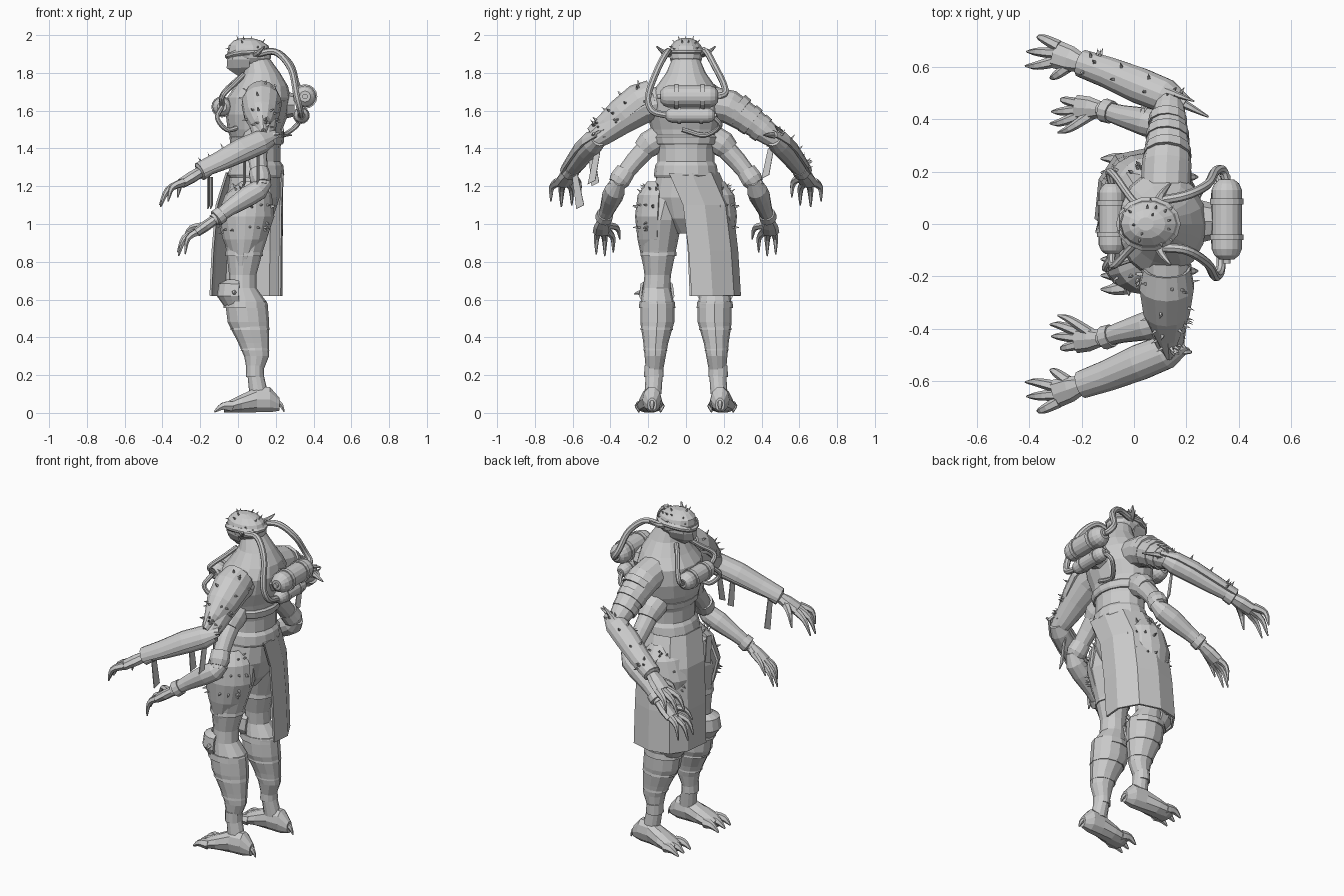
import bpy, bmesh, random
from math import sin, cos, pi, radians
from mathutils import Vector as V

random.seed(4)


def grid(name, rows, closed=True, thick=0, mirror=False):
    """Skin rows of points; closed rows get end caps, open ones a thickness."""
    n = len(rows[0])
    bm = bmesh.new()
    vs = [[bm.verts.new(p) for p in r] for r in rows]
    for a, b in zip(vs, vs[1:]):
        for i in range(n if closed else n - 1):
            j = (i + 1) % n
            bm.faces.new((a[i], a[j], b[j], b[i]))
    if closed:
        bm.faces.new(vs[0])
        bm.faces.new(vs[-1])
    bmesh.ops.recalc_face_normals(bm, faces=bm.faces)
    me = bpy.data.meshes.new(name)
    bm.to_mesh(me)
    bm.free()
    ob = bpy.data.objects.new(name, me)
    bpy.context.collection.objects.link(ob)
    if thick:
        s = ob.modifiers.new("thickness", 'SOLIDIFY')
        s.thickness, s.offset = thick, 0
    if mirror:
        ob.modifiers.new("mirror", 'MIRROR').use_axis = (False, True, False)
    return ob


def loft(name, rings, frame=None, n=12, arc=None, mirror=False, thick=0.014):
    """Rings (x, y, z, ra, rb); frame 'z' or 'x' fixes the plane, else follow the path."""
    pts = [V(r[:3]) for r in rings]
    rows, side = [], None
    for i, r in enumerate(rings):
        if frame == 'z':
            u, w = V((1, 0, 0)), V((0, 1, 0))
        elif frame == 'x':
            u, w = V((0, 1, 0)), V((0, 0, 1))
        else:
            t = (pts[min(i + 1, len(pts) - 1)] - pts[max(i - 1, 0)]).normalized()
            if side is None:
                side = t.cross(V((0, 0, 1)))
                if side.length < 0.1:
                    side = V((0, 1, 0))
            side = (side - t * side.dot(t)).normalized()
            u, w = side, side.cross(t)
        a0, a1 = arc or (0, 360)
        k = n - 1 if arc else n
        angs = [radians(a0 + (a1 - a0) * j / k) for j in range(n)]
        rows.append([pts[i] + u * r[3] * cos(a) + w * r[-1] * sin(a) for a in angs])
    return grid(name, rows, not arc, thick if arc else 0, mirror)


def tube(name, pts, r0, r1=None, n=8, steps=5, mirror=False):
    """Smooth tapering tube through points."""
    p = [V(q) for q in pts]
    p = [2 * p[0] - p[1]] + p + [2 * p[-1] - p[-2]]
    out = []
    for i in range(1, len(p) - 2):
        a, b, c, d = p[i - 1:i + 3]
        for s in range(steps):
            t = s / steps
            out.append(0.5 * (2 * b + (c - a) * t + (2 * a - 5 * b + 4 * c - d) * t * t
                              + (3 * b - a - 3 * c + d) * t ** 3))
    out.append(p[-2])
    r1 = r0 if r1 is None else r1
    m = len(out) - 1
    return loft(name, [(*q, r0 + (r1 - r0) * (i / m) ** 1.5) for i, q in enumerate(out)], n=n, mirror=mirror)


def spikes(name, ob, count, size, keep=lambda c: True, mirror=False):
    """Scatter small four-sided thorns on an object's faces."""
    me = ob.data
    mid = sum((v.co for v in me.vertices), V()) / len(me.vertices)
    polys = [p for p in me.polygons if keep(p.center)]
    bm = bmesh.new()
    for p in (random.choice(polys) for _ in range(count)):
        w = [random.random() + .1 for _ in p.vertices]
        c = sum((me.vertices[i].co * k for i, k in zip(p.vertices, w)), V()) / sum(w)
        nrm = p.normal if p.normal.dot(c - mid) > 0 else -p.normal
        u = nrm.orthogonal().normalized()
        q = nrm.cross(u)
        base = [bm.verts.new(c - nrm * .004 + (u * cos(a) + q * sin(a)) * size * .3)
                for a in (0, pi / 2, pi, 1.5 * pi)]
        tip = bm.verts.new(c + nrm * size)
        for i in range(4):
            bm.faces.new((base[i], base[(i + 1) % 4], tip))
    out = bpy.data.meshes.new(name)
    bm.to_mesh(out)
    bm.free()
    new = bpy.data.objects.new(name, out)
    bpy.context.collection.objects.link(new)
    if mirror:
        new.modifiers.new("mirror", 'MIRROR').use_axis = (False, True, False)


def tank(name, x, z, y0, y1, r):
    """Capsule lying along y with raised collars and valve ends."""
    L = y1 - y0
    prof = [(-.05, .25), (.0, .25), (.0, .5), (.05, .82), (.13, 1), (.24, 1), (.24, 1.12), (.31, 1.12), (.31, 1)]
    prof += [(1 - t, k) for t, k in reversed(prof)]
    loft(name, [(x, y0 + L * t, z, r * k) for t, k in prof], n=16)


# Torso, belt, pelvis
loft("torso", [(.09, 0, 1.24, .13, .16), (.1, 0, 1.33, .125, .15), (.1, 0, 1.4, .125, .15),
               (.09, 0, 1.5, .145, .185), (.1, 0, 1.58, .165, .205), (.11, 0, 1.67, .168, .2),
               (.125, 0, 1.73, .14, .155), (.125, 0, 1.8, .098, .105), (.105, 0, 1.88, .06, .07)], 'z', 16)
loft("belt", [(.095, 0, 1.245, .14, .165), (.095, 0, 1.26, .15, .17), (.1, 0, 1.31, .14, .163),
              (.1, 0, 1.33, .125, .15)], 'z', 16)
loft("chest_strap", [(.1, 0, 1.42, .135, .165), (.1, 0, 1.43, .142, .172), (.1, 0, 1.46, .145, .18),
                     (.1, 0, 1.47, .135, .17)], 'z', 16)
loft("pelvis", [(.09, 0, 1.27, .13, .155), (.08, 0, 1.14, .14, .185), (.065, 0, 1.03, .12, .14),
                (.06, 0, .95, .06, .05)], 'z', 14)

# Head: helmet, beaked mask, brow, horns
helmet = loft("helmet", [(.09, 0, 1.845, .065, .065), (.075, 0, 1.88, .1, .09), (.06, 0, 1.91, .115, .095),
                         (.055, 0, 1.945, .105, .082), (.05, 0, 1.972, .07, .055), (.045, 0, 1.984, .03, .025)], 'z', 14)
beak = [(-.002, .0, 1.785), (.03, .03, 1.8), (.03, .0, 1.79), (-.06, .018, 1.855), (-.035, .055, 1.855), (.05, .075, 1.84)]
grid("face_mask", [[V((x, y, z)) for x, y, z in row + [(a, -b, c) for a, b, c in reversed(row)]] for row in (
    [(.0, .008, 1.784), (.02, .02, 1.79), (.04, .03, 1.81)],
    [(-.06, .012, 1.825), (-.02, .045, 1.825), (.06, .065, 1.83)],
    [(-.058, .02, 1.865), (-.03, .065, 1.87), (.06, .085, 1.87)],
    [(-.055, .035, 1.91), (-.02, .07, 1.91), (.06, .085, 1.91)])])
grid("brow_ridge", [[V((.055 + r * cos(a), .84 * r * sin(a), z - .025 * cos(a) ** 2 * (cos(a) < 0)))
                     for a in [2 * pi * i / 14 for i in range(14)]]
                    for r, z in [(.115, 1.898), (.124, 1.907), (.124, 1.918), (.108, 1.93)]])
tube("helmet_horn", [(.09, .08, 1.9), (.11, .12, 1.91), (.14, .155, 1.94)], .018, .004, 6, 2, True)
spikes("helmet_spikes", helmet, 16, .022, lambda c: c.z > 1.925)

# Breathing tanks and hoses
tank("back_tank_upper", .355, 1.675, -.135, .17, .058)
tank("back_tank_lower", .335, 1.575, -.105, .15, .04)
tank("chest_tank", -.085, 1.62, -.115, .155, .05)
loft("tank_mount", [(.22, .01, 1.63, .09, .08), (.3, .01, 1.63, .07, .06)], 'x', 8)
tube("head_hose_right", [(.1, .09, 1.9), (.2, .11, 1.91), (.28, .15, 1.84), (.31, .2, 1.74), (.34, .205, 1.69),
                         (.355, .16, 1.675)], .018)
tube("head_hose_left", [(.1, -.09, 1.9), (.2, -.1, 1.91), (.28, -.15, 1.82), (.31, -.2, 1.68), (.33, -.18, 1.6),
                        (.335, -.1, 1.575)], .018)
tube("back_hose", [(.335, .14, 1.575), (.31, .18, 1.52), (.24, .1, 1.47), (.23, -.02, 1.5)], .013)
tube("chest_hose_right", [(.03, .05, 1.79), (-.02, .11, 1.75), (-.07, .18, 1.7), (-.095, .2, 1.65), (-.085, .15, 1.62)], .014)
tube("chest_hose_left", [(.03, -.05, 1.79), (-.02, -.1, 1.74), (-.08, -.16, 1.68), (-.085, -.1, 1.62)], .014)
tube("chest_hose_lower", [(-.085, -.12, 1.62), (-.11, -.17, 1.56), (-.06, -.15, 1.5), (.0, -.13, 1.51)], .013)

# Upper arms and forearms (large pair)
loft("upper_arm", [(.12, .13, 1.64, .095, .09), (.125, .23, 1.62, .095, .09), (.13, .34, 1.55, .08, .076),
                   (.135, .44, 1.475, .06, .06), (.14, .5, 1.43, .045, .045)], mirror=True)
for i, (y, z, r) in enumerate([(.28, 1.595, .092), (.345, 1.547, .084), (.4, 1.505, .075)]):
    loft(f"arm_wrap_{i}", [(.128, y - .02, z + .015, r), (.13, y + .012, z - .009, r * .96)])
loft("forearm", [(.17, .465, 1.45, .04), (.12, .49, 1.425, .056), (.04, .525, 1.39, .056),
                 (-.09, .575, 1.325, .044), (-.2, .615, 1.275, .033)], mirror=True)
loft("wrist_cuff", [(-.16, .6, 1.295, .043), (-.2, .615, 1.275, .048), (-.205, .617, 1.272, .035)], mirror=True)
bracer = loft("bracer", [(.2, .455, 1.465, .025), (.12, .49, 1.43, .06), (.02, .53, 1.385, .063),
                         (-.1, .58, 1.322, .054), (-.2, .615, 1.275, .047)], arc=(-10, 190), n=9, mirror=True)
spikes("bracer_spikes", bracer, 20, .035)
tube("bracer_fin", [(.08, .52, 1.44), (.19, .46, 1.47), (.285, .41, 1.47)], .025, .004, 6, 3)
tube("bracer_fin_upper", [(.06, .53, 1.44), (.15, .5, 1.49), (.23, .47, 1.52)], .02, .003, 6, 3)
tube("elbow_fin", [(.08, -.5, 1.43), (.15, -.49, 1.46), (.22, -.49, 1.48)], .025, .006, 6, 3)

# Lower arms (small pair)
loft("lower_shoulder", [(.09, .1, 1.48, .07), (.1, .2, 1.42, .07), (.1, .23, 1.39, .056)], mirror=True)
loft("lower_upper_arm", [(.1, .19, 1.42, .055), (.105, .27, 1.335, .05), (.115, .33, 1.26, .045),
                         (.125, .375, 1.195, .042)], mirror=True)
loft("lower_elbow_cuff", [(.11, .32, 1.28, .054), (.12, .35, 1.235, .058), (.125, .37, 1.21, .045)], mirror=True)
loft("lower_forearm", [(.155, .355, 1.225, .03), (.11, .375, 1.18, .054), (.05, .39, 1.145, .056),
                       (-.05, .415, 1.08, .041), (-.13, .44, 1.02, .032)], mirror=True)
loft("lower_wrist_cuff", [(-.085, .427, 1.053, .044), (-.115, .436, 1.03, .046), (-.12, .438, 1.027, .035)], mirror=True)


def hand(name, wrist, knuckle, tips, r):
    """Palm with three clawed fingers and a thumb (last tip)."""
    w, k = V(wrist), V(knuckle)
    loft(name + "_palm", [(*w, r * .75, r * .7), (*w.lerp(k, .5), r * 1.2, r * .75), (*k, r * 1.3, r * .65)],
         n=8, mirror=True)
    for i, t in enumerate(map(V, tips)):
        s = w.lerp(k, .45 if i == 3 else .9)
        s.y += (t.y - s.y) * (.25 if i == 3 else .5)
        m = s.lerp(t, .5) + V((-.02, (t.y - k.y) * .2, .022))
        tube(f"{name}_finger_{i}", [s, m, t], r * .55, .004, 6, 3, True)


hand("upper_hand", (-.19, .612, 1.28), (-.3, .65, 1.215),
     [(-.37, .715, 1.12), (-.41, .66, 1.09), (-.415, .605, 1.1), (-.32, .56, 1.14)], .042)
hand("lower_hand", (-.12, .438, 1.025), (-.22, .445, .955),
     [(-.28, .475, .84), (-.315, .43, .83), (-.32, .385, .85), (-.29, .35, .92)], .038)

# Spiked shoulder guard on the left arm
pad = loft("shoulder_guard", [(.125, -.17, 1.67, .085, .09), (.125, -.24, 1.64, .1, .1),
                              (.125, -.33, 1.57, .085, .094), (.13, -.41, 1.51, .05, .075),
                              (.135, -.49, 1.46, .01, .05)], arc=(-10, 190), n=9)
spikes("shoulder_spikes", pad, 34, .035)

# Legs: limb, greave rims, feet and claws
loft("leg", [(.06, .1, 1.17, .12, .09), (.05, .135, 1.02, .135, .115), (.035, .145, .86, .098, .092),
             (.025, .15, .73, .072, .07), (.025, .155, .66, .073, .072), (.045, .152, .58, .112, .09),
             (.055, .152, .48, .11, .09), (.083, .16, .37, .082, .066), (.098, .163, .3, .066, .056),
             (.09, .167, .22, .042, .045), (.11, .175, .1, .05, .045)], 'z', mirror=True)
for nm, (x, y, z, a, b, h) in {"greave_rim": (.04, .153, .555, .118, .097, .035), "calf_band": (.064, .155, .44, .104, .086, .02),
                               "shin_band": (.09, .162, .33, .076, .063, .02), "ankle_cuff": (.09, .17, .19, .048, .052, .06),
                               "thigh_band": (.032, .145, .83, .1, .096, .03)}.items():
    loft(nm, [(x, y, z, a, b), (x, y, z + h, a * .96, b * .96)], 'z', mirror=True)
loft("foot", [(.22, .18, .045, .025, .035), (.17, .18, .07, .05, .07), (.1, .183, .07, .055, .07),
              (.02, .19, .05, .066, .05), (-.05, .195, .032, .07, .032), (-.075, .195, .025, .058, .025)], 'x', 10, mirror=True)
for i, (a, b) in enumerate([(.145, .135), (.195, .197), (.24, .25)]):
    tube(f"toe_{i}", [(-.03, a, .035), (-.08, b, .035), (-.125, b, .006)], .03, .005, 6, 3, True)
tube("heel_claw", [(.19, .18, .06), (.225, .18, .045), (.245, .18, .005)], .02, .003, 6, 3, True)
loft("knee_guard", [(-.005, .155, .7, .05, .05), (-.008, .155, .68, .088, .08), (-.012, .155, .62, .093, .088),
                    (-.005, .155, .565, .06, .06)], 'z', 9, (80, 280), True)
tube("knee_spike", [(-.02, .23, .64), (-.02, .255, .635), (-.02, .275, .63)], .015, .002, 5, 2, True)

# Spiked thigh guards
thigh = loft("thigh_guard", [(.07, -.11, 1.22, .05, .09), (.055, -.12, 1.15, .12, .13), (.04, -.125, 1.04, .148, .138),
                             (.035, -.13, .92, .11, .12), (.02, -.13, .78, .035, .09)], 'z', 9, (190, 350), True)
spikes("thigh_spikes", thigh, 28, .035, lambda c: c.z > .9, True)

# Wrapped skirt over the right leg
top = [(.235, -.09), (.235, .03), (.19, .13), (.09, .172), (.0, .15), (-.05, .08), (-.06, -.06)]
low = [(.22, .03), (.23, .14), (.17, .25), (.05, .285), (-.07, .26), (-.13, .17), (-.145, .02)]
grid("skirt", [[V((*V(a).lerp(V(b), t), z)) for a, b in zip(top, low)]
               for z, t in [(1.27, 0), (1.1, .62), (.86, .87), (.62, 1)]], False, .012)

# Hanging cloth strips
for i, (x, y, z0, z1, dy) in enumerate([(.1, -.47, 1.38, 1.21, -.03), (.03, -.5, 1.36, 1.2, .02), (.1, .45, 1.4, 1.24, -.03),
                                        (-.16, -.59, 1.27, 1.08, .03), (-.145, -.02, 1.25, 1.08, .01)]):
    grid(f"cloth_strip_{i}", [[V((x, y - .015, z0)), V((x + .01, y + .015, z0))],
                              [V((x, y + dy - .02, z1)), V((x + .01, y + dy + .02, z1 + .02))]], False, .006)
